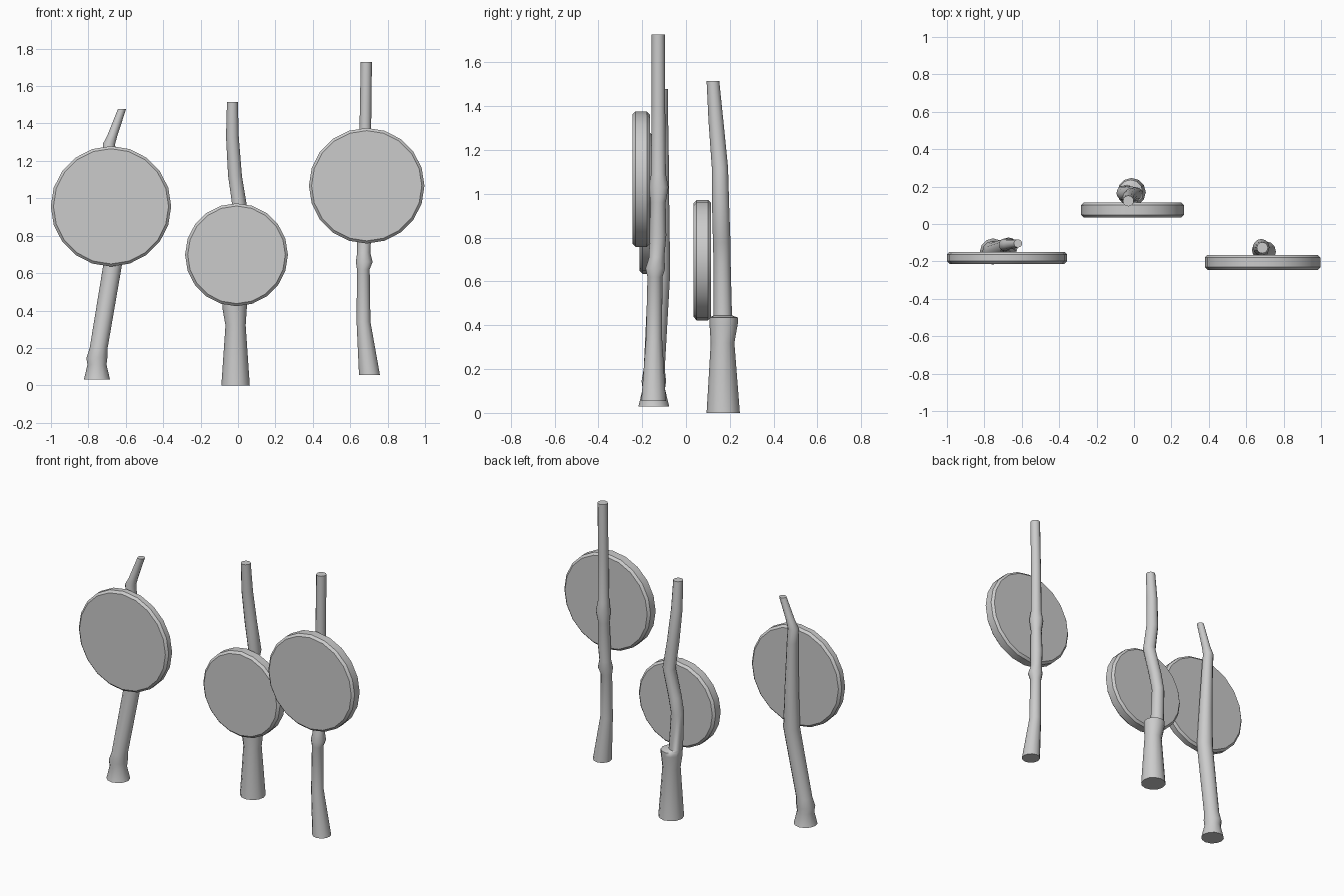
import bpy, bmesh, math
from mathutils import Matrix


def finish(name, bm, angle):
    bmesh.ops.recalc_face_normals(bm, faces=bm.faces[:])
    me = bpy.data.meshes.new(name)
    bm.to_mesh(me)
    bm.free()
    ob = bpy.data.objects.new(name, me)
    bpy.context.collection.objects.link(ob)
    bpy.ops.object.select_all(action='DESELECT')
    ob.select_set(True)
    bpy.context.view_layer.objects.active = ob
    bpy.ops.object.shade_smooth_by_angle(angle=math.radians(angle))
    return ob


def trunk(name, rings, sides=12):
    """Loft horizontal rings given as (x, y, z, radius)."""
    bm = bmesh.new()
    loops = []
    for x, y, z, r in rings:
        loops.append([bm.verts.new((x + r * math.cos(2 * math.pi * i / sides),
                                    y + r * math.sin(2 * math.pi * i / sides), z))
                      for i in range(sides)])
    for a, b in zip(loops, loops[1:]):
        for i in range(sides):
            j = (i + 1) % sides
            bm.faces.new((a[i], a[j], b[j], b[i]))
    bm.faces.new(loops[0][::-1])
    bm.faces.new(loops[-1])
    return finish(name, bm, 40)


def disc(name, x, z, r, y0, y1, bevel=0.014, sides=20):
    """Upright foliage disc with bevelled rims."""
    bm = bmesh.new()
    m = Matrix.Translation((x, (y0 + y1) / 2, z)) @ Matrix.Rotation(math.pi / 2, 4, 'X')
    bmesh.ops.create_cone(bm, cap_ends=True, segments=sides, radius1=r, radius2=r,
                          depth=y1 - y0, matrix=m)
    rims = [e for e in bm.edges if abs(e.verts[0].co.y - e.verts[1].co.y) < 1e-4]
    bmesh.ops.bevel(bm, geom=rims, offset=bevel, segments=1, affect='EDGES')
    return finish(name, bm, 30)


# Left tree: leaning trunk with flared foot and bent tip
trunk("left_trunk", [
    (-0.754, -0.147, 0.03, 0.070), (-0.754, -0.147, 0.11, 0.051),
    (-0.755, -0.147, 0.145, 0.056), (-0.745, -0.145, 0.20, 0.048),
    (-0.671, -0.122, 0.64, 0.050), (-0.675, -0.118, 0.90, 0.042),
    (-0.684, -0.113, 1.20, 0.034), (-0.690, -0.112, 1.29, 0.033),
    (-0.672, -0.110, 1.335, 0.027), (-0.620, -0.104, 1.478, 0.022)])
disc("left_foliage", -0.679, 0.957, 0.322, -0.213, -0.15)

# Middle tree: thick stump with a thinner crooked stem
trunk("middle_trunk", [
    (-0.013, 0.170, 0.0, 0.076), (-0.013, 0.167, 0.32, 0.054),
    (-0.018, 0.172, 0.41, 0.065), (-0.018, 0.172, 0.435, 0.065),
    (-0.045, 0.168, 0.445, 0.042), (-0.055, 0.165, 0.68, 0.039),
    (-0.035, 0.163, 0.78, 0.040), (0.010, 0.158, 0.95, 0.039),
    (-0.016, 0.155, 1.12, 0.037), (-0.030, 0.137, 1.33, 0.034),
    (-0.030, 0.123, 1.515, 0.029)])
disc("middle_foliage", -0.008, 0.698, 0.275, 0.035, 0.115)

# Right tree: slim trunk with two knots
trunk("right_trunk", [
    (0.703, -0.148, 0.055, 0.056), (0.671, -0.146, 0.34, 0.037),
    (0.670, -0.142, 0.62, 0.034), (0.675, -0.140, 0.66, 0.045),
    (0.672, -0.134, 0.71, 0.035), (0.675, -0.128, 0.81, 0.038),
    (0.678, -0.127, 0.96, 0.034), (0.680, -0.124, 1.03, 0.044),
    (0.679, -0.126, 1.09, 0.034), (0.681, -0.126, 1.39, 0.031),
    (0.686, -0.127, 1.728, 0.030)])
disc("right_foliage", 0.688, 1.067, 0.309, -0.245, -0.165)
